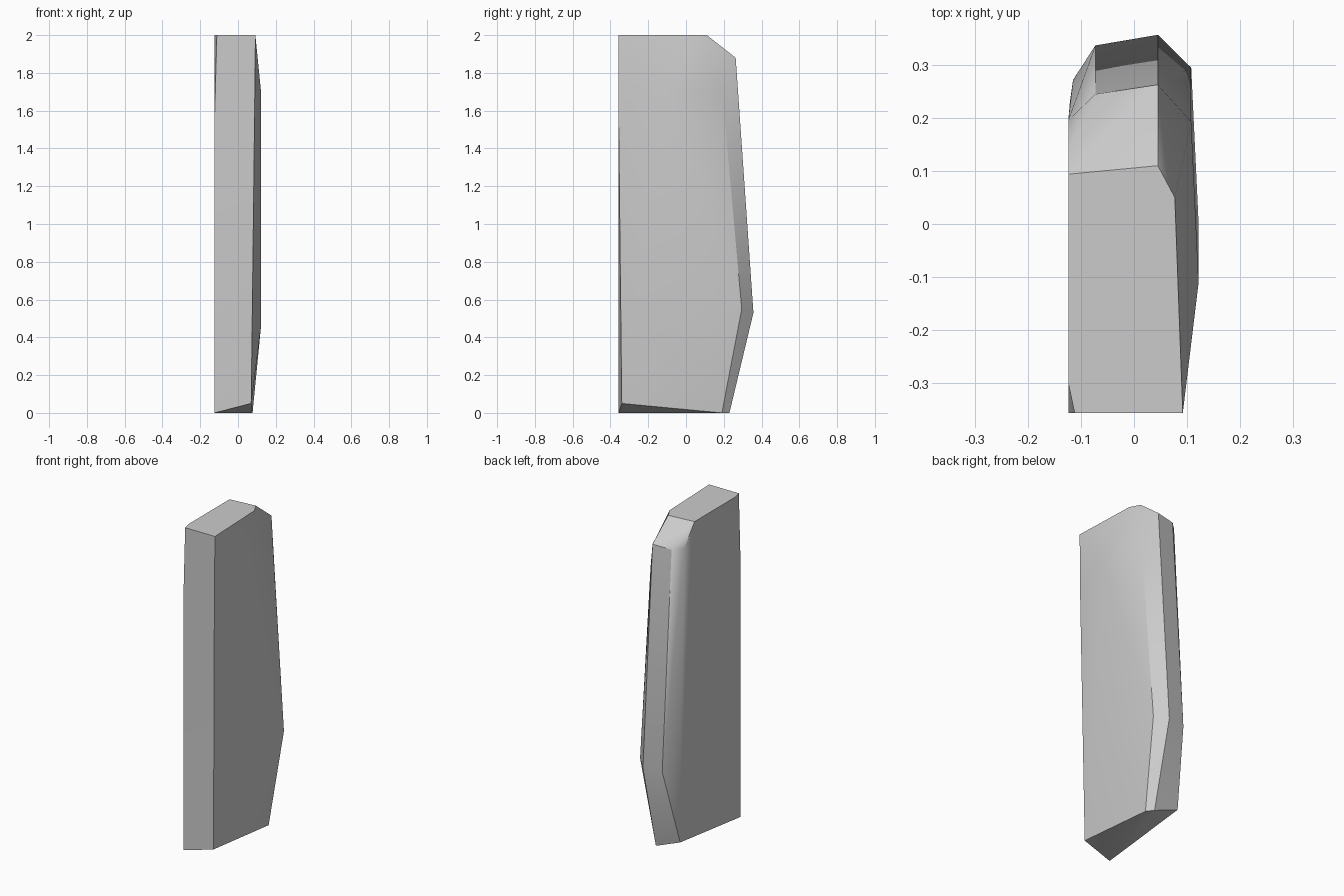
import bpy, bmesh, math

# Remove the default cube
cube = bpy.data.objects.get("Cube")
if cube:
    bpy.data.objects.remove(cube, do_unlink=True)

# Stone material
stone = bpy.data.materials.new("grey stone")
stone.use_nodes = True
colour = (0.6, 0.6, 0.6, 1)
stone.diffuse_color = colour
bsdf = next(n for n in stone.node_tree.nodes if n.type == 'BSDF_PRINCIPLED')
bsdf.inputs["Base Color"].default_value = colour
bsdf.inputs["Roughness"].default_value = 0.8

# Corners of the chipped slab, grouped by level
top = [(0.092, -0.357, 2), (0.077, 0.05, 2), (0.045, 0.11, 2),
       (-0.124, 0.094, 2), (-0.124, -0.3, 2), (-0.112, -0.357, 2)]
shoulder = [(0.122, -0.11, 1.7), (0.108, 0.193, 1.69), (0.045, 0.263, 1.88),
            (-0.073, 0.245, 1.87), (-0.124, 0.196, 1.87),
            (-0.124, -0.357, 1.56), (0.088, -0.357, 1.6)]
belly = [(0.122, 0, 0.46), (0.108, 0.295, 0.55), (0.045, 0.357, 0.53),
         (-0.073, 0.337, 0.53), (-0.115, 0.272, 0.5)]
base = [(-0.124, -0.357, 0), (0.07, -0.34, 0.05), (0.077, 0.19, 0),
        (0.045, 0.23, 0), (-0.121, 0.23, 0.065)]

# Wrap the corners in one closed faceted block
bm = bmesh.new()
for corner in top + shoulder + belly + base:
    bm.verts.new(corner)
bmesh.ops.convex_hull(bm, input=bm.verts[:])
bmesh.ops.dissolve_limit(bm, angle_limit=math.radians(1),
                         verts=bm.verts[:], edges=bm.edges[:])
bmesh.ops.recalc_face_normals(bm, faces=bm.faces[:])
mesh = bpy.data.meshes.new("stone_slab")
bm.to_mesh(mesh)
bm.free()
mesh.materials.append(stone)

slab = bpy.data.objects.new("stone_slab", mesh)
bpy.context.collection.objects.link(slab)

# Soft shading over shallow facets, crisp on strong edges
bpy.ops.object.select_all(action='DESELECT')
slab.select_set(True)
bpy.context.view_layer.objects.active = slab
bpy.ops.object.shade_smooth_by_angle(angle=math.radians(30))
